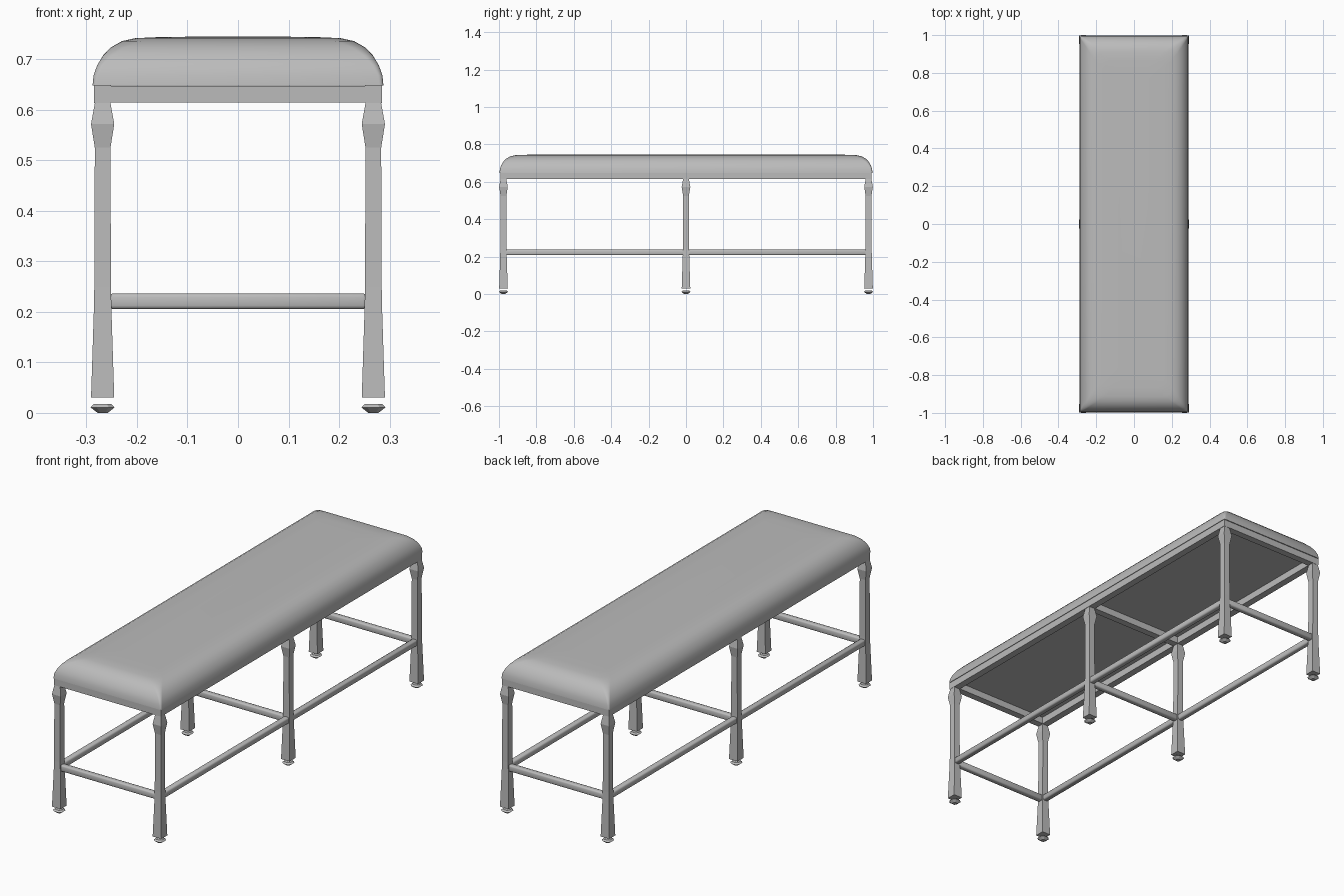
import bpy, bmesh, math
from mathutils import Vector

if "Cube" in bpy.data.objects:
    bpy.data.objects.remove(bpy.data.objects["Cube"], do_unlink=True)

grey = bpy.data.materials.new("warm_grey")
grey.use_nodes = True
colour = (0.5, 0.5, 0.5, 1)
grey.diffuse_color = colour
grey.node_tree.nodes["Principled BSDF"].inputs["Base Color"].default_value = colour

HX, HY = 0.288, 0.997      # cushion half sizes
LX, LY = 0.268, 0.976      # leg centre offsets


def finish(bm, name, smooth=None):
    bmesh.ops.recalc_face_normals(bm, faces=bm.faces)
    mesh = bpy.data.meshes.new(name)
    bm.to_mesh(mesh)
    bm.free()
    mesh.materials.append(grey)
    obj = bpy.data.objects.new(name, mesh)
    bpy.context.collection.objects.link(obj)
    if smooth:
        bpy.ops.object.select_all(action="DESELECT")
        obj.select_set(True)
        bpy.context.view_layer.objects.active = obj
        bpy.ops.object.shade_smooth_by_angle(angle=math.radians(smooth))
    return obj


def loft(name, loops, smooth=None):
    """Skin a stack of equal-length loops and cap both ends."""
    bm = bmesh.new()
    rings = [[bm.verts.new(p) for p in loop] for loop in loops]
    n = len(rings[0])
    for a, b in zip(rings, rings[1:]):
        for i in range(n):
            j = (i + 1) % n
            bm.faces.new((a[i], a[j], b[j], b[i]))
    bm.faces.new(rings[0])
    bm.faces.new(rings[-1])
    return finish(bm, name, smooth)


def rounded_loop(hx, hy, radius, z, cx=0, cy=0, steps=5):
    points = []
    for k, (sx, sy) in enumerate(((1, 1), (-1, 1), (-1, -1), (1, -1))):
        for i in range(steps + 1):
            a = math.pi / 2 * (k + i / steps)
            points.append((cx + sx * (hx - radius) + radius * math.cos(a),
                           cy + sy * (hy - radius) + radius * math.sin(a), z))
    return points


def square_loop(half, z, cx, cy):
    return [(cx + sx * half, cy + sy * half, z)
            for sx, sy in ((1, 1), (-1, 1), (-1, -1), (1, -1))]


def bar(name, centre, size, chamfer=0.0):
    bm = bmesh.new()
    bmesh.ops.create_cube(bm, size=1)
    bmesh.ops.scale(bm, vec=size, verts=bm.verts)
    bmesh.ops.translate(bm, vec=Vector(centre), verts=bm.verts)
    if chamfer:
        bmesh.ops.bevel(bm, geom=bm.edges[:], offset=chamfer, segments=2,
                        profile=0.5, affect="EDGES")
    return finish(bm, name, 50 if chamfer else None)


# Padded seat: domed profile of inset and height
profile = [(0, 0.648), (0.002, 0.668), (0.009, 0.688), (0.021, 0.708),
           (0.037, 0.724), (0.058, 0.736), (0.085, 0.742), (0.13, 0.744),
           (0.2, 0.745)]
loft("seat_cushion",
     [rounded_loop(HX - d, HY - d, 0.008 + min(d, 0.08) * 0.5, z)
      for d, z in profile], 60)

# Seat frame under the cushion
for s, side in ((1, "left"), (-1, "right")):
    bar(f"{side}_seat_rail", (s * LX, 0, 0.631), (0.034, 1.985, 0.034))
for y, place in ((-LY, "front"), (0, "middle"), (LY, "back")):
    bar(f"{place}_seat_rail", (0, y, 0.631), (0.51, 0.034, 0.033))

# Six legs with a faceted knob, a flared base and a loose glide below
leg_profile = [(0.023, 0.030), (0.022, 0.06), (0.0175, 0.20), (0.0165, 0.25),
               (0.0155, 0.525), (0.023, 0.572), (0.015, 0.616)]
glide_profile = [(0.010, 0.0), (0.024, 0.011), (0.017, 0.018)]
for y, place in ((-LY, "front"), (0, "middle"), (LY, "back")):
    for s, side in ((1, "left"), (-1, "right")):
        x = s * LX
        loft(f"{place}_{side}_leg",
             [square_loop(h, z, x, y) for h, z in leg_profile])
        loft(f"{place}_{side}_foot_glide",
             [rounded_loop(h, h, h * 0.5, z, x, y, 1) for h, z in glide_profile])
    # Cross stretcher between each pair of legs
    bar(f"{place}_stretcher", (0, y, 0.221), (0.51, 0.028, 0.031), 0.007)

# Long stretchers along both sides
for s, side in ((1, "left"), (-1, "right")):
    bar(f"{side}_stretcher", (s * LX, 0, 0.222), (0.028, 1.95, 0.030), 0.007)
